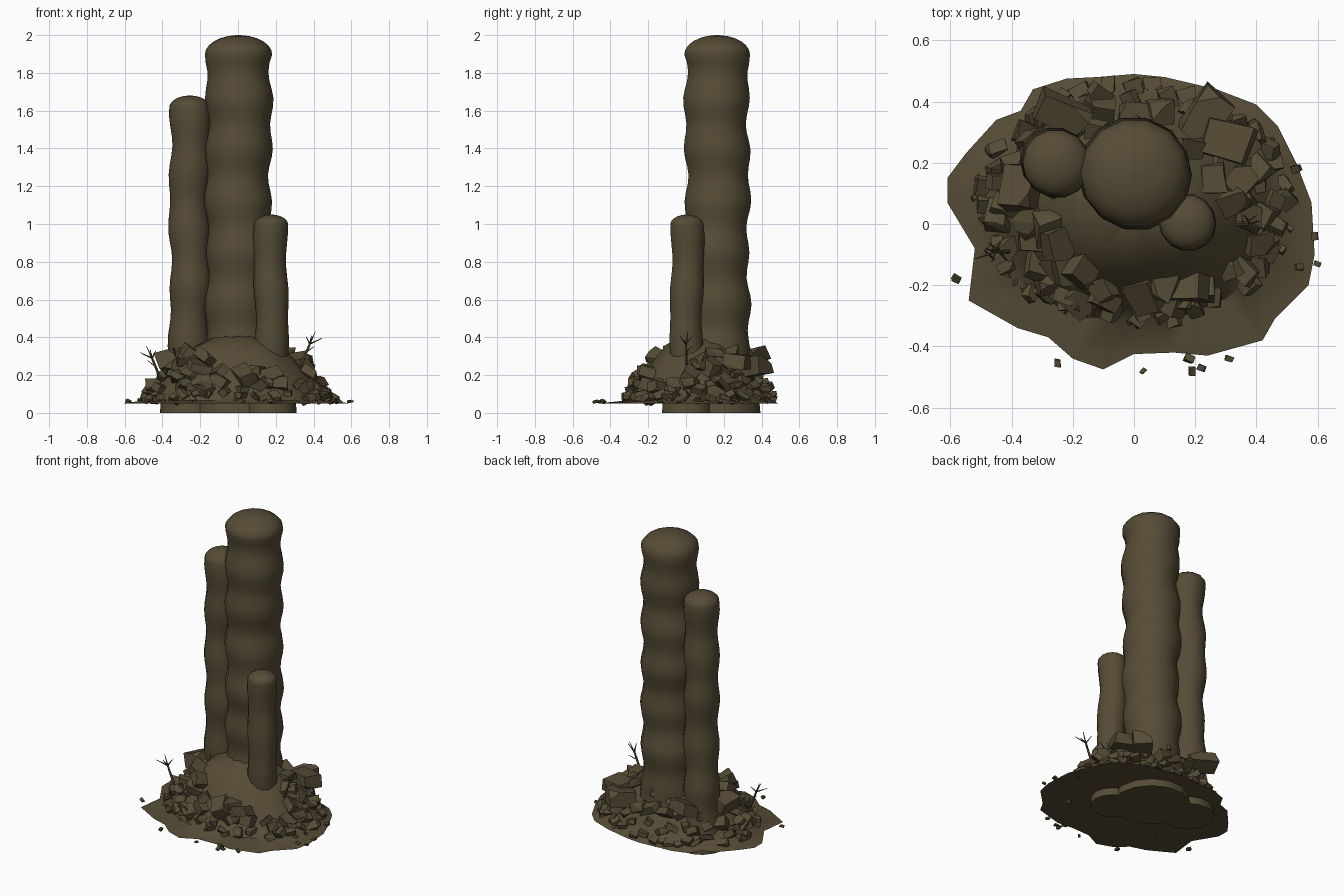
import bpy
import bmesh
import math
import random
from mathutils import Vector, Euler

random.seed(11)
if "Cube" in bpy.data.objects:
    bpy.data.objects.remove(bpy.data.objects["Cube"])

# One earthy colour for everything
earth = bpy.data.materials.new("dark earth")
earth.use_nodes = True
colour = (0.092, 0.071, 0.036, 1)
earth.diffuse_color = colour
shader = earth.node_tree.nodes["Principled BSDF"]
shader.inputs["Base Color"].default_value = colour
shader.inputs["Roughness"].default_value = 0.9

HILL = Vector((0, 0.07, 0))
RX, RY = 0.5, 0.39
GROUND = 0.05
# Hill profile: fraction of the foot ellipse, height
SLOPE = [(1, 0.065), (0.88, 0.13), (0.75, 0.2), (0.6, 0.29),
         (0.45, 0.355), (0.25, 0.4), (0.06, 0.41)]


def finish(bm, name, smooth=None):
    bmesh.ops.recalc_face_normals(bm, faces=bm.faces)
    mesh = bpy.data.meshes.new(name)
    bm.to_mesh(mesh)
    bm.free()
    mesh.materials.append(earth)
    obj = bpy.data.objects.new(name, mesh)
    bpy.context.collection.objects.link(obj)
    if smooth:
        bpy.ops.object.select_all(action="DESELECT")
        obj.select_set(True)
        bpy.context.view_layer.objects.active = obj
        bpy.ops.object.shade_smooth_by_angle(angle=math.radians(smooth))
    return obj


def loft(bm, rings, cap=True):
    """Skin a list of point rings and close both ends."""
    loops = [[bm.verts.new(p) for p in ring] for ring in rings]
    n = len(loops[0])
    for low, high in zip(loops, loops[1:]):
        for i in range(n):
            j = (i + 1) % n
            bm.faces.new((low[i], low[j], high[j], high[i]))
    if cap:
        bm.faces.new(loops[0][::-1])
        bm.faces.new(loops[-1])


def hill_point(s, a):
    """Point on the hill slope at ellipse fraction s and angle a."""
    z = SLOPE[-1][1]
    for (s1, z1), (s0, z0) in zip(SLOPE, SLOPE[1:]):
        if s0 <= s <= s1:
            z = z0 + (z1 - z0) * (s - s0) / (s1 - s0)
    return HILL + Vector((RX * s * math.cos(a), RY * s * math.sin(a), z))


# Rippled pillars with domed tops and flared feet
def pillar(name, x, y, radius, foot, top, ripple, period, crest):
    dome = radius * 0.6
    levels = [(0, foot), (GROUND, foot * 0.98), (0.2, radius * 1.12)]
    steps = int((top - dome - 0.3) / period * 6)
    for i in range(steps + 1):
        z = 0.3 + (top - dome - 0.3) * i / steps
        levels.append((z, radius + ripple * math.cos(math.tau * (z - crest) / period)))
    shoulder = levels[-1][1]
    for i in range(1, 7):
        a = math.pi / 2 * i / 6.3
        levels.append((top - dome + dome * math.sin(a), shoulder * math.cos(a)))
    levels[-1] = (top, levels[-1][1])
    rings = []
    for z, r in levels:
        sway = 0.006 * math.sin(z * 9 + x * 20) if GROUND < z < top - dome else 0
        rings.append([(x + sway + r * math.cos(math.tau * k / 14),
                       y - sway + r * math.sin(math.tau * k / 14), z) for k in range(14)])
    bm = bmesh.new()
    loft(bm, rings)
    finish(bm, name, 50)


pillar("main_pillar", 0.003, 0.165, 0.171, 0.235, 2.0, 0.01, 0.27, 1.39)
pillar("right_pillar", -0.255, 0.2, 0.105, 0.158, 1.68, 0.007, 0.3, 1.57)
pillar("left_pillar", 0.175, 0.005, 0.088, 0.135, 1.05, 0.004, 0.3, 0.95)

# Earth mound: ragged skirt rising into a hill
SKIRT = [(.58, .07), (.53, .2), (.47, .32), (.4, .39), (.27, .44), (.1, .48), (0, .49),
         (-.12, .48), (-.22, .475), (-.33, .44), (-.37, .37), (-.45, .34), (-.55, .23),
         (-.61, .15), (-.61, .07), (-.52, -.08), (-.54, -.25), (-.38, -.34), (-.28, -.37),
         (-.2, -.44), (-.1, -.475), (0, -.425), (.13, -.42), (.24, -.43), (.42, -.38),
         (.46, -.31), (.57, -.2), (.59, -.1)]
angles = [math.atan2((y - HILL.y) / RY, x / RX) for x, y in SKIRT]
mound = [[(x, y, GROUND) for x, y in SKIRT]]
for s, z in SLOPE:
    ring = [hill_point(s, a) for a in angles]
    if s < 1:
        for p in ring:
            p.z += random.uniform(-0.008, 0.008)
    mound.append(ring)
bm = bmesh.new()
loft(bm, mound)
finish(bm, "earth_mound", 45)


# Angular rocks: jittered blocks with one corner chopped off
def add_rock(bm, centre, size, tilt):
    part = bmesh.new()
    half = Vector((size, size * random.uniform(0.6, 0.85), size * random.uniform(0.4, 0.65)))
    turn = Euler((random.uniform(-tilt, tilt), random.uniform(-tilt, tilt),
                  random.uniform(0, math.tau))).to_matrix()
    chopped = random.randrange(8)
    for k in range(8):
        signs = Vector([1 if k >> b & 1 else -1 for b in range(3)])
        corner = Vector([c * h * random.uniform(0.72, 1.1) for c, h in zip(signs, half)])
        points = [corner]
        if k == chopped:
            points = []
            for axis in range(3):
                p = corner.copy()
                p[axis] *= random.uniform(0, 0.5)
                points.append(p)
        for p in points:
            part.verts.new(turn @ p + centre)
    hull = bmesh.ops.convex_hull(part, input=part.verts)
    loose = [g for g in hull["geom_interior"] if isinstance(g, bmesh.types.BMVert)]
    bmesh.ops.delete(part, geom=loose, context="VERTS")
    bmesh.ops.dissolve_limit(part, angle_limit=math.radians(14),
                             verts=part.verts, edges=part.edges)
    lookup = {v: bm.verts.new(v.co) for v in part.verts}
    for f in part.faces:
        bm.faces.new([lookup[v] for v in f.verts])
    part.free()


bm = bmesh.new()
for s, count, size in ((0.97, 40, 0.033), (0.86, 32, 0.045), (0.73, 24, 0.054), (0.6, 13, 0.056)):
    for i in range(count):
        a = math.tau * (i + random.uniform(-0.4, 0.4)) / count
        p = hill_point(min(1, s + random.uniform(-0.05, 0.05)), a)
        # Leave bare earth below the small pillar
        if 0.03 < p.x < 0.3 and -0.17 < p.y < 0.02:
            continue
        p.z += 0.008
        rock_size = size * random.uniform(0.75, 1.25)
        p.z = max(p.z, GROUND + rock_size * 0.6)
        add_rock(bm, p, rock_size, 0.7)
# Larger slabs behind the pillars
for x, y, z in ((0.3, 0.27, 0.27), (0.24, 0.35, 0.24), (-0.37, 0.12, 0.28), (-0.24, 0.36, 0.3)):
    add_rock(bm, Vector((x, y, z)), 0.085, 0.6)
finish(bm, "rocks")

# Pebbles scattered round the skirt
bm = bmesh.new()
for x, y in ((-.58, -.18), (.59, -.04), (.6, -.13), (-.25, -.455), (.03, -.48), (.18, -.44),
             (.19, -.48), (.22, -.47), (.31, -.44), (.53, .18), (.46, .22), (.54, -.14)):
    add_rock(bm, Vector((x, y, GROUND + 0.01)), random.uniform(0.011, 0.018), 0.5)
for i in range(22):
    a = random.uniform(0, math.tau)
    p = hill_point(1, a)
    p.x *= 1.04
    p.z = GROUND + 0.015
    add_rock(bm, p, random.uniform(0.01, 0.016), 0.6)
finish(bm, "pebbles")


# Dead twigs: tapered forked branches
def branch(bm, start, end, r0, r1):
    start, end = Vector(start), Vector(end)
    spin = (end - start).to_track_quat("Z", "Y")
    loft(bm, [[c + spin @ Vector((r * math.cos(math.tau * k / 5), r * math.sin(math.tau * k / 5), 0))
               for k in range(5)] for c, r in ((start, r0), (end, r1))])


def twig(name, base, lean):
    bm = bmesh.new()
    base = Vector(base)
    fork = base + Vector((lean * 0.045, 0, 0.11))
    branch(bm, base, fork, 0.008, 0.006)
    for dx, dy, dz in ((0.03, 0.01, 0.065), (0.065, -0.025, 0.03),
                       (-0.02, 0.03, 0.04), (0.01, -0.035, 0.045)):
        branch(bm, fork, fork + Vector((lean * dx, dy, dz)), 0.005, 0.0015)
    low = base.lerp(fork, 0.6)
    branch(bm, low, low + Vector((lean * 0.04, 0.03, 0.03)), 0.004, 0.0015)
    finish(bm, name)


twig("left_twig", (0.335, 0.0, 0.255), 1)
twig("right_twig", (-0.41, -0.09, 0.18), -1)
